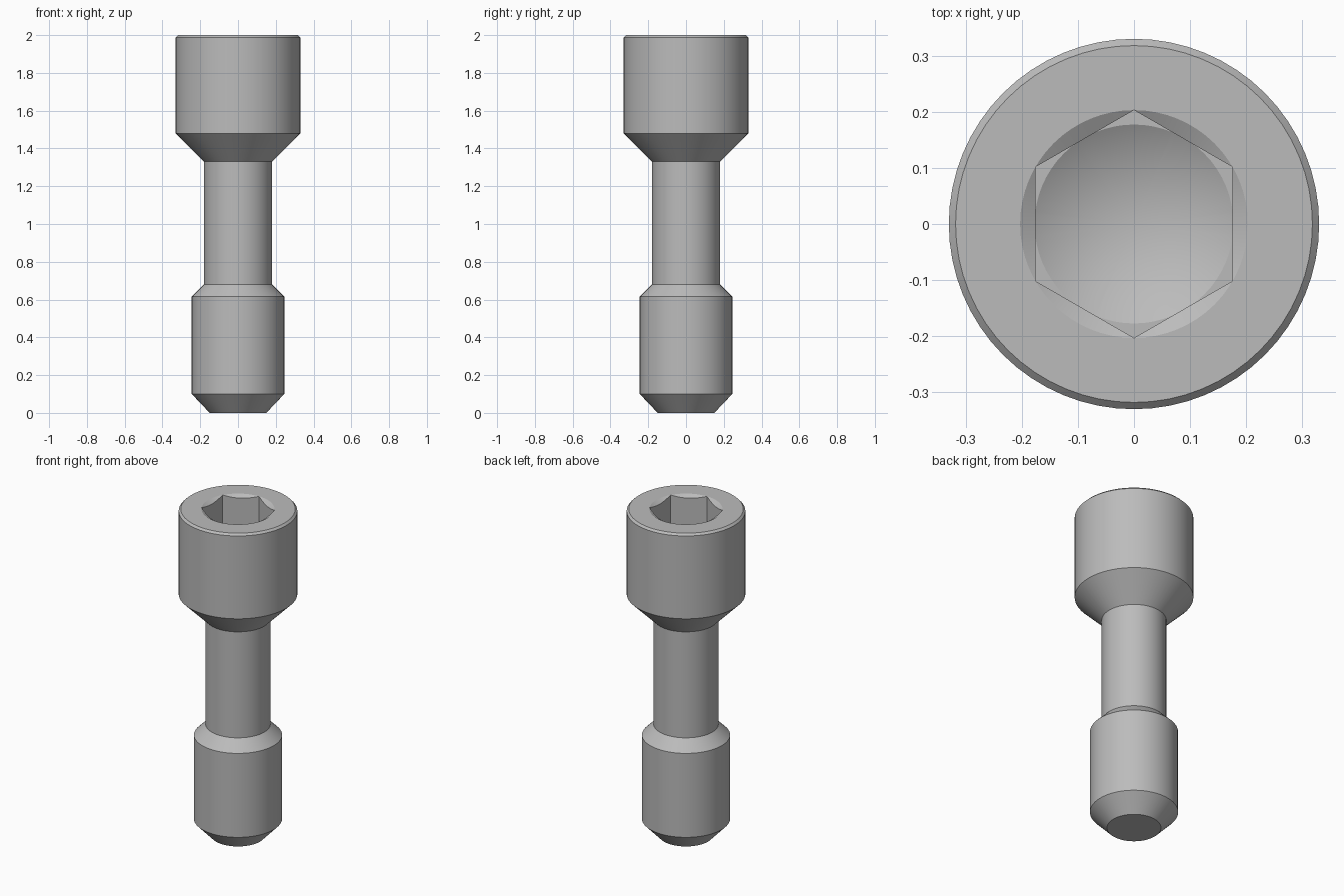
import bpy, bmesh, math

if "Cube" in bpy.data.objects:
    bpy.data.objects.remove(bpy.data.objects["Cube"], do_unlink=True)

SEGMENTS = 64

steel = bpy.data.materials.new("grey steel")
steel.use_nodes = True
colour = (0.5, 0.5, 0.5, 1)
steel.diffuse_color = colour
steel.node_tree.nodes["Principled BSDF"].inputs["Base Color"].default_value = colour


def lathe(name, profile, sides=SEGMENTS, turn=0.0):
    """Closed solid of revolution from (radius, height) points, bottom to top."""
    bm = bmesh.new()
    rings = []
    for r, z in profile:
        count = sides if r > 0 else 1
        angles = [turn + math.tau * i / sides for i in range(count)]
        rings.append([bm.verts.new((r * math.cos(a), r * math.sin(a), z)) for a in angles])
    for low, high in zip(rings, rings[1:]):
        for i in range(sides):
            j = (i + 1) % sides
            if len(low) == 1:
                bm.faces.new((low[0], high[j], high[i]))
            else:
                bm.faces.new((low[i], low[j], high[j], high[i]))
    for ring in (rings[0], rings[-1]):
        if len(ring) > 1:
            bm.faces.new(ring)
    bmesh.ops.recalc_face_normals(bm, faces=bm.faces)
    mesh = bpy.data.meshes.new(name)
    bm.to_mesh(mesh)
    bm.free()
    mesh.materials.append(steel)
    obj = bpy.data.objects.new(name, mesh)
    bpy.context.collection.objects.link(obj)
    return obj


# Body: chamfered tip, wide lower section, slim shank, conical neck, head
screw = lathe("captive_screw", [
    (0.15, 0), (0.245, 0.10), (0.245, 0.615), (0.18, 0.68),
    (0.18, 1.33), (0.33, 1.48), (0.33, 1.988), (0.318, 2.0)])

# Socket: hexagonal recess, drilled conical floor, countersunk rim
slope = math.tan(math.radians(30))
floor, corner, drill = 1.70, 0.203, 0.179
cutters = [
    lathe("hex_cutter", [(corner, floor), (corner, 2.1)], 6, math.pi / 6),
    lathe("drill_cutter", [(0, floor - drill * slope), (drill, floor + 0.001)]),
    lathe("rim_cutter", [(0, 2 - corner * slope), (corner + 0.05, 2 + 0.05 * slope)]),
]

bpy.context.view_layer.objects.active = screw
screw.select_set(True)
for cutter in cutters:
    cut = screw.modifiers.new(cutter.name, 'BOOLEAN')
    cut.operation = 'DIFFERENCE'
    cut.solver = 'EXACT'
    cut.object = cutter
    bpy.ops.object.modifier_apply(modifier=cut.name)
    bpy.data.objects.remove(cutter, do_unlink=True)

bpy.ops.object.shade_smooth_by_angle(angle=math.radians(20))
